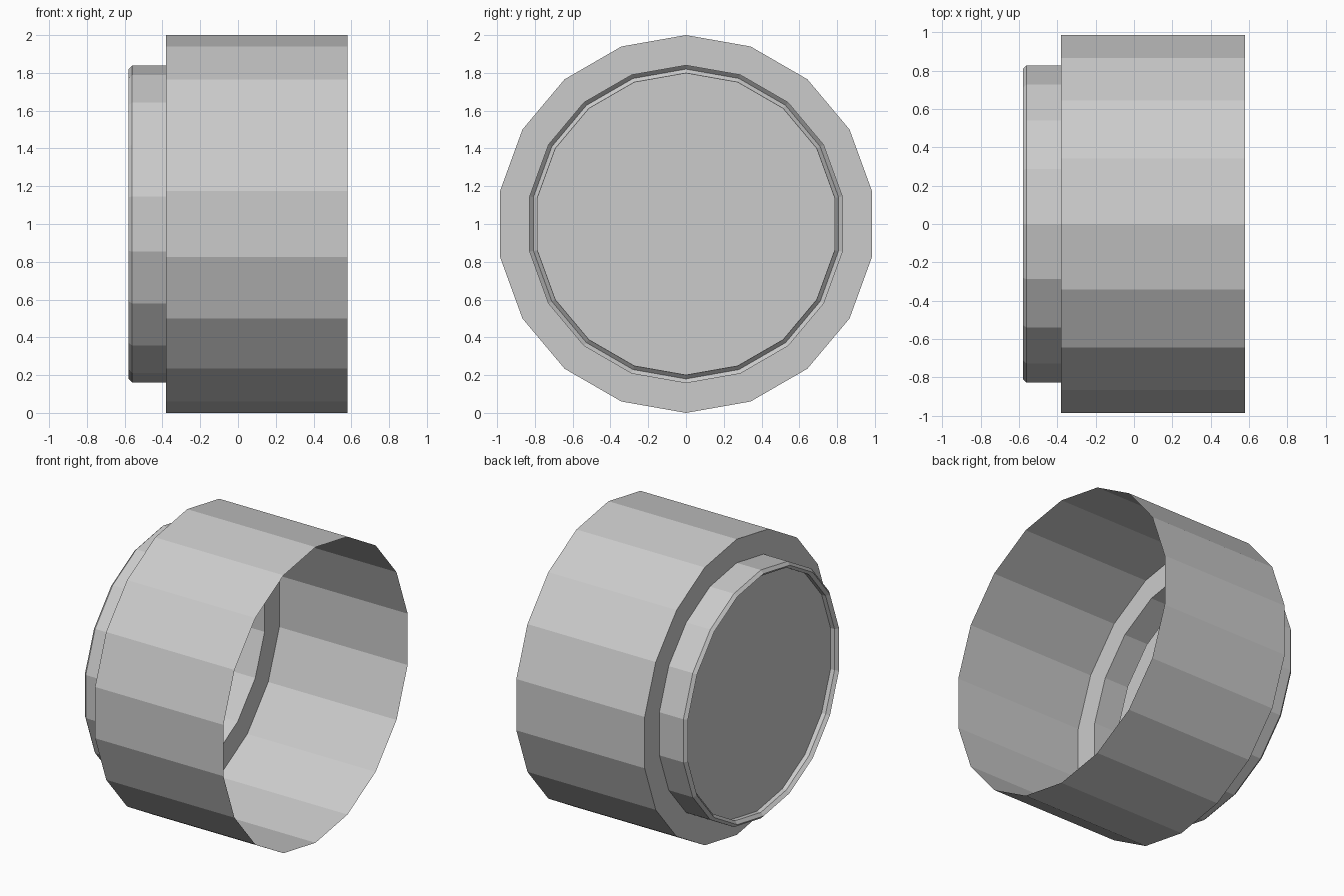
import bpy, bmesh, math

if "Cube" in bpy.data.objects:
    bpy.data.objects.remove(bpy.data.objects["Cube"])

SIDES = 18

# Profile along the axis (x, radius): open end, body, shoulder, neck, rolled rim, recessed cap
PROFILE = [(0.58, 1.0), (-0.38, 1.0), (-0.38, 0.84), (-0.56, 0.84),
           (-0.58, 0.82), (-0.56, 0.80), (-0.53, 0.80)]


def ring(bm, x, r):
    """One polygon ring around the x axis, with a corner at the top."""
    step = 2 * math.pi / SIDES
    return [bm.verts.new((x, r * math.sin(i * step), 1 + r * math.cos(i * step)))
            for i in range(SIDES)]


bm = bmesh.new()
rings = [ring(bm, x, r) for x, r in PROFILE]

# Side walls between neighbouring rings
for a, b in zip(rings, rings[1:]):
    for i in range(SIDES):
        j = (i + 1) % SIDES
        bm.faces.new((a[i], b[i], b[j], a[j]))

# Flat cap closing the small end; the large end stays open
cap = bm.faces.new(rings[-1])
bm.normal_update()
bmesh.ops.recalc_face_normals(bm, faces=bm.faces)
bm.normal_update()
if cap.normal.x > 0:
    bmesh.ops.reverse_faces(bm, faces=bm.faces)

mesh = bpy.data.meshes.new("open_cap")
bm.to_mesh(mesh)
bm.free()
bpy.context.collection.objects.link(bpy.data.objects.new("open_cap", mesh))
